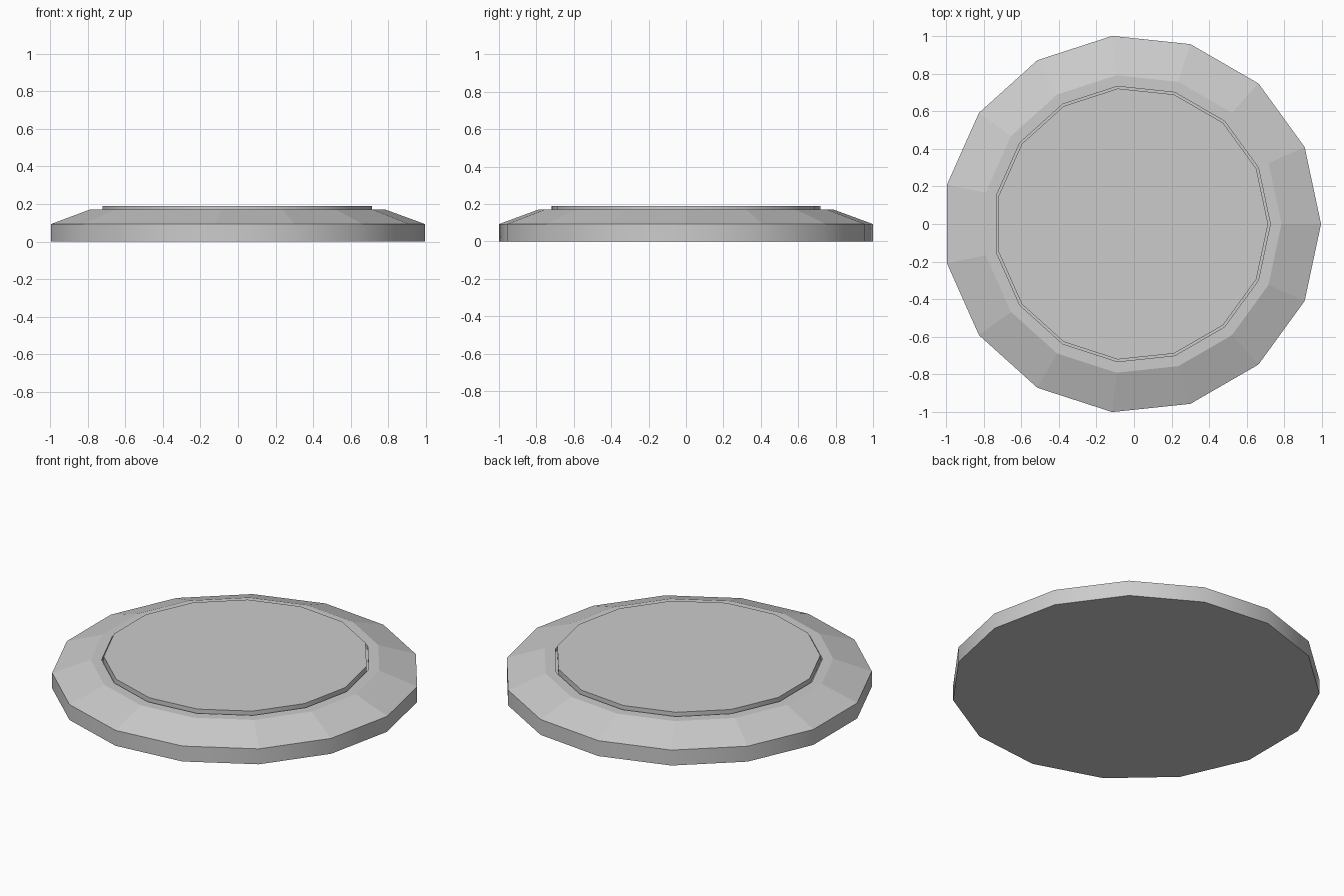
import bpy, bmesh, math

if "Cube" in bpy.data.objects:
    bpy.data.objects.remove(bpy.data.objects["Cube"])

SIDES = 15
OFFSET_X = -0.011  # centres the odd-sided outline on x = 0


def lathe(name, profile, smooth_bands=()):
    """Revolve (radius, z) points into a closed solid, capped at both ends."""
    bm = bmesh.new()
    rings = []
    for r, z in profile:
        ring = []
        for i in range(SIDES):
            a = 2 * math.pi * i / SIDES
            ring.append(bm.verts.new((r * math.cos(a) + OFFSET_X, r * math.sin(a), z)))
        rings.append(ring)
    for k in range(len(rings) - 1):
        for i in range(SIDES):
            j = (i + 1) % SIDES
            f = bm.faces.new((rings[k][i], rings[k][j], rings[k + 1][j], rings[k + 1][i]))
            f.smooth = k in smooth_bands
    bm.faces.new(rings[0][::-1])
    bm.faces.new(rings[-1])
    bmesh.ops.recalc_face_normals(bm, faces=bm.faces)
    mesh = bpy.data.meshes.new(name)
    bm.to_mesh(mesh)
    bm.free()
    obj = bpy.data.objects.new(name, mesh)
    bpy.context.collection.objects.link(obj)
    return obj


# Low disc: upright rim, sloped shoulder, flat ledge, fine groove, raised centre plate
lathe("round_plate", [
    (1.0055, 0.0),
    (1.0055, 0.093),
    (0.795, 0.17),
    (0.736, 0.17),
    (0.736, 0.15),
    (0.724, 0.15),
    (0.724, 0.19),
], smooth_bands=(0, 3, 5))
